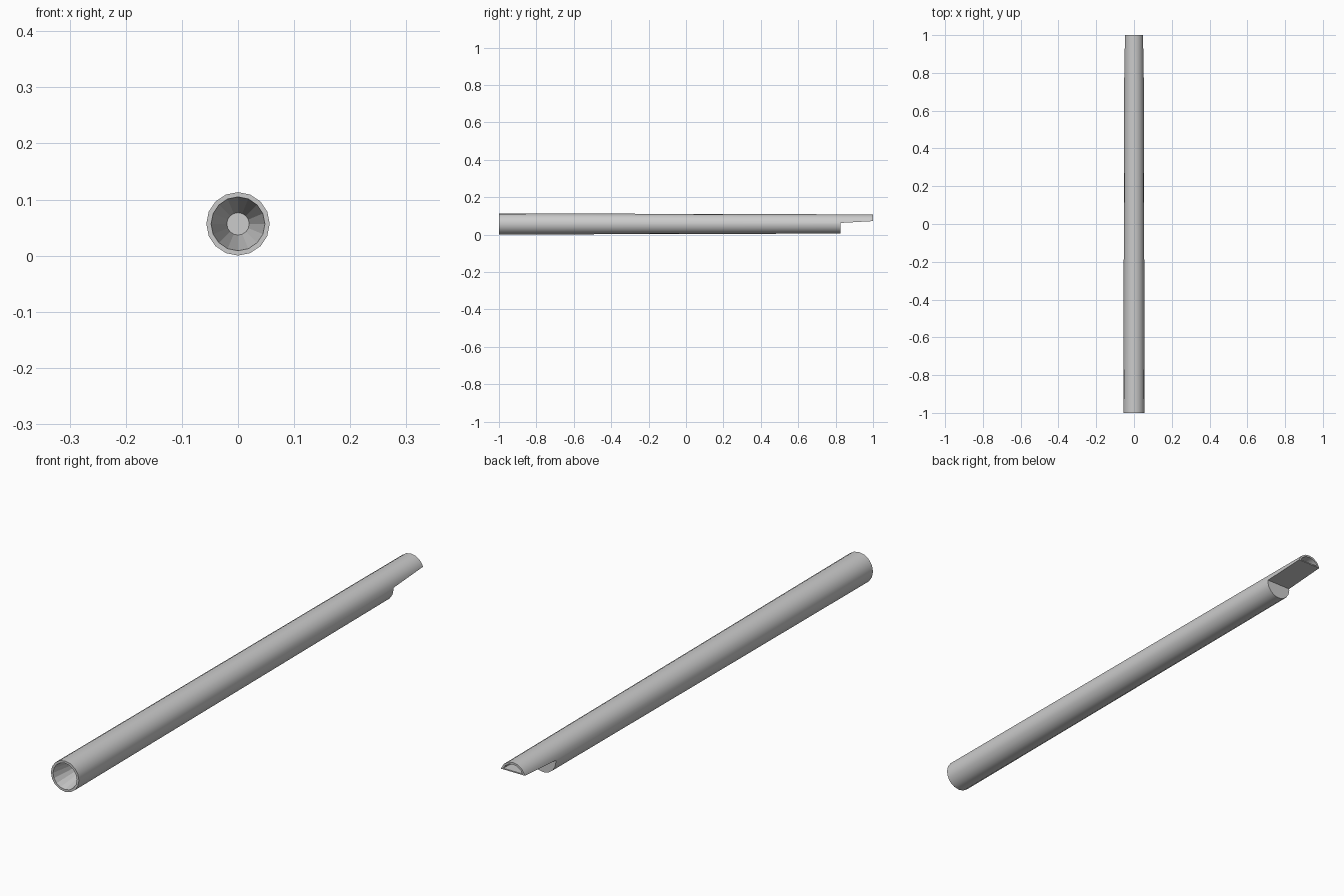
import bpy, bmesh
from math import sin, cos, tau

if "Cube" in bpy.data.objects:
    bpy.data.objects.remove(bpy.data.objects["Cube"])

SIDES = 16
ZC = 0.0568          # height of the tube axis


def make_object(name, bm):
    bmesh.ops.recalc_face_normals(bm, faces=bm.faces)
    mesh = bpy.data.meshes.new(name)
    bm.to_mesh(mesh)
    bm.free()
    ob = bpy.data.objects.new(name, mesh)
    bpy.context.collection.objects.link(ob)
    return ob


def loft(name, sections):
    """Bridge equal-length rings of (x, y, z) points and cap both ends."""
    bm = bmesh.new()
    rings = [[bm.verts.new(p) for p in s] for s in sections]
    n = len(rings[0])
    for a, b in zip(rings, rings[1:]):
        for i in range(n):
            j = (i + 1) % n
            bm.faces.new((a[i], a[j], b[j], b[i]))
    bm.faces.new(rings[0])
    bm.faces.new(rings[-1])
    return make_object(name, bm)


def circle(y, r):
    return [(r * cos(tau * i / SIDES), y, ZC + r * sin(tau * i / SIDES))
            for i in range(SIDES)]


def half_moon(y, r, z):
    """Arch of radius r, cut flat at height z."""
    x = (r * r - (z - ZC) ** 2) ** 0.5
    arch = [(r * cos(tau * i / SIDES), y, ZC + r * sin(tau * i / SIDES))
            for i in range(1, SIDES // 2)]
    return [(x, y, z)] + [p for p in arch if p[2] > z + 0.002] + [(-x, y, z)]


# Tapered tube with a conical socket in the front end
tube = loft("tapered_tube", [circle(-0.85, 0.02), circle(-1, 0.048),
                             circle(-1, 0.0565), circle(1, 0.051)])

# Wedge that removes the lower half of the back end
notch = loft("notch_cutter", [
    [(-0.2, y, -0.2), (0.2, y, -0.2), (0.2, y, z), (-0.2, y, z)]
    for y, z in ((0.825, 0.062), (1.1, 0.0777))])

# Half-moon socket in the back end
socket = loft("socket_cutter", [half_moon(0.9, 0.042, 0.073),
                                half_moon(1.02, 0.044, 0.077)])

for cutter in (notch, socket):
    mod = tube.modifiers.new(cutter.name, 'BOOLEAN')
    mod.operation = 'DIFFERENCE'
    mod.solver = 'EXACT'
    mod.object = cutter
    cutter.hide_render = True

# Bake the cuts, then smooth the outside
bpy.context.view_layer.update()
evaluated = tube.evaluated_get(bpy.context.evaluated_depsgraph_get())
tube.data = bpy.data.meshes.new_from_object(evaluated)
tube.modifiers.clear()
for cutter in (notch, socket):
    bpy.data.objects.remove(cutter)

bpy.ops.object.select_all(action='DESELECT')
tube.select_set(True)
bpy.context.view_layer.objects.active = tube
bpy.ops.object.shade_smooth_by_angle(angle=0.52)

# The front socket keeps flat facets
for p in tube.data.polygons:
    inward = p.normal.x * p.center.x + p.normal.z * (p.center.z - ZC) < 0
    if p.center.y < -0.8 and inward:
        p.use_smooth = False
